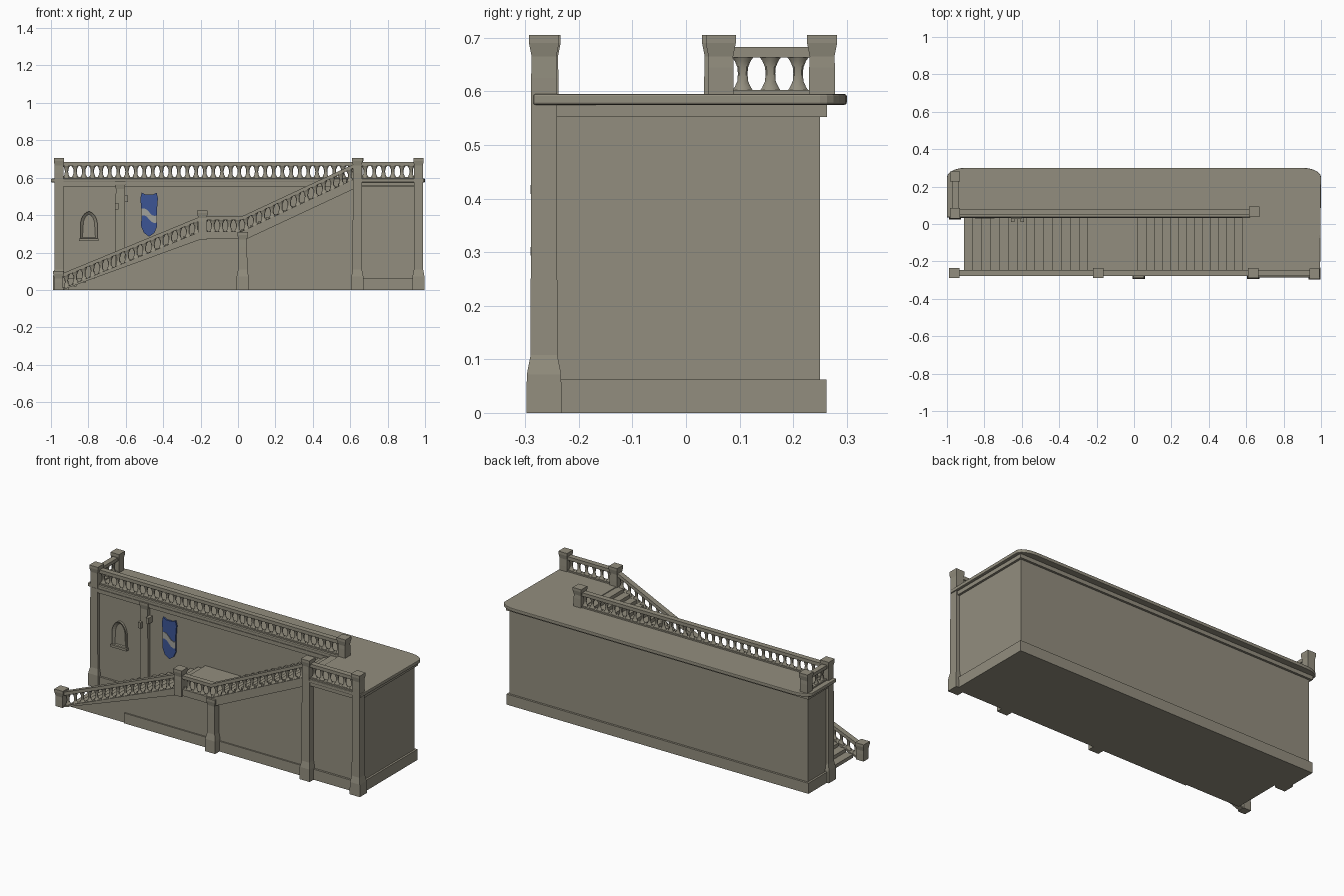
import bpy, bmesh, math
from mathutils import Vector, Matrix

cube = bpy.data.objects.get("Cube")
if cube:
    bpy.data.objects.remove(cube, do_unlink=True)


def material(name, rgb):
    m = bpy.data.materials.new(name)
    m.use_nodes = True
    m.diffuse_color = (*rgb, 1)
    m.node_tree.nodes["Principled BSDF"].inputs["Base Color"].default_value = (*rgb, 1)
    return m


STONE = material("warm grey stone", (0.29, 0.27, 0.21))
BLUE = material("shield blue", (0.045, 0.09, 0.30))
PALE = material("shield pale band", (0.36, 0.36, 0.33))


def finish(name, bm, mat=STONE, smooth=False):
    bmesh.ops.recalc_face_normals(bm, faces=bm.faces)
    me = bpy.data.meshes.new(name)
    bm.to_mesh(me)
    bm.free()
    me.materials.append(mat)
    ob = bpy.data.objects.new(name, me)
    bpy.context.collection.objects.link(ob)
    if smooth:
        bpy.context.view_layer.objects.active = ob
        ob.select_set(True)
        bpy.ops.object.shade_smooth_by_angle(angle=math.radians(40))
        ob.select_set(False)
    return ob


def add_box(bm, x0, x1, y0, y1, z0, z1):
    mid = Vector((x0 + x1, y0 + y1, z0 + z1)) / 2
    mat = Matrix.Translation(mid) @ Matrix.Diagonal((x1 - x0, y1 - y0, z1 - z0, 1))
    return bmesh.ops.create_cube(bm, size=1, matrix=mat)["verts"]


def box(name, *bounds, mat=STONE):
    bm = bmesh.new()
    add_box(bm, *bounds)
    return finish(name, bm, mat)


def prism(name, pts, axis, lo, hi, mat=STONE):
    """Extrude an (x, z) outline along y, or an (x, y) outline along z."""
    bm = bmesh.new()
    put = (lambda p: (p[0], lo, p[1])) if axis == "y" else (lambda p: (p[0], p[1], lo))
    face = bm.faces.new([bm.verts.new(put(p)) for p in pts])
    new = bmesh.ops.extrude_face_region(bm, geom=[face])["geom"]
    step = Vector((0, hi - lo, 0)) if axis == "y" else Vector((0, 0, hi - lo))
    bmesh.ops.translate(bm, verts=[v for v in new if isinstance(v, bmesh.types.BMVert)], vec=step)
    return finish(name, bm, mat)


def add_stack(bm, x, y, profile, sides, turn=0.0, flat=1.0):
    """Stack rings of (radius, z) into a closed turned shape."""
    rings = []
    for r, z in profile:
        angles = [turn + i * math.tau / sides for i in range(sides)]
        rings.append([bm.verts.new((x + r * math.cos(a), y + flat * r * math.sin(a), z)) for a in angles])
    for a, b in zip(rings, rings[1:]):
        for i in range(sides):
            j = (i + 1) % sides
            bm.faces.new((a[i], a[j], b[j], b[i]))
    bm.faces.new(rings[0][::-1])
    bm.faces.new(rings[-1])


def post(name, x, y, base, top, foot=0.0):
    """Square post with a flared head, and a wider foot when foot > 0."""
    w = 0.024
    prof = [(w, base)]
    if foot:
        prof = [(w + 0.009, base), (w + 0.008, base + foot * 0.8), (w + 0.001, base + foot * 1.2)]
    prof += [(w, top - 0.08 if foot else top - 0.06), (w - 0.001, top - 0.04), (w + 0.004, top - 0.015), (w + 0.004, top)]
    bm = bmesh.new()
    add_stack(bm, x, y, [(r * math.sqrt(2), z) for r, z in prof], 4, math.pi / 4)
    return finish(name, bm)


def railing(name, a, b, drop):
    """Balusters with handrail and base strip, sheared from a to b."""
    a, b = Vector(a), Vector(b)
    run = Vector((b.x - a.x, b.y - a.y, 0))
    length, rise = run.length, b.z - a.z
    run.normalize()
    side = Vector((-run.y, run.x, 0))
    bm = bmesh.new()
    add_box(bm, 0, length, -0.016, 0.016, 0.068, 0.088)
    add_box(bm, 0, length, -0.016, 0.016, -drop, 0.008)
    count = round(length / 0.046)
    shape = [(0.021, 0.004), (0.015, 0.013), (0.010, 0.024), (0.009, 0.038),
             (0.010, 0.050), (0.015, 0.062), (0.021, 0.070)]
    for i in range(count):
        add_stack(bm, (i + 0.5) * length / count, 0, shape, 8, 0, 0.6)
    for v in bm.verts:
        s, d, z = v.co
        p = a + run * s + side * d
        v.co = (p.x, p.y, max(0, a.z + rise * s / length + z))
    return finish(name, bm, smooth=True)


# Main block: long rear body joined to the full-depth right end
BACK, FRONT, WALL, DECK = 0.25, -0.247, 0.05, 0.595
FOOT, LAND0, LAND1, HEAD, LANDZ = -0.91, -0.20, 0.02, 0.62, 0.305


def l_shape(grow):
    return [(-0.965 - grow, WALL - grow), (HEAD - grow, WALL - grow), (HEAD - grow, FRONT - grow),
            (0.968 + grow, FRONT - grow), (0.968 + grow, BACK + grow), (-0.965 - grow, BACK + grow)]


prism("main_body", l_shape(0), "z", 0, 0.58)
prism("base_plinth", l_shape(0.012), "z", 0, 0.062)
prism("cornice_moulding", l_shape(0.013), "z", 0.552, 0.578)

# Deck slab with rounded rear corners
arc = [i * math.pi / 12 for i in range(7)]
deck = [(-1, 0.035), (HEAD, 0.035), (HEAD, -0.285), (0.995, -0.285)]
deck += [(0.9 + 0.1 * math.cos(t), 0.25 + 0.05 * math.sin(t)) for t in arc]
deck += [(-0.9 - 0.1 * math.sin(t), 0.25 + 0.05 * math.cos(t)) for t in arc]
slab = prism("deck_slab", deck, "z", 0.575, DECK)
bev = slab.modifiers.new("soft_edge", "BEVEL")
bev.width, bev.segments = 0.004, 2


# Stairs: two stepped flights with a landing between, solid to the ground
def flight(x0, z0, x1, z1, n):
    dx, dz = (x1 - x0) / n, (z1 - z0) / n
    return [(x0 + dx * (i + k), z0 + dz * (i + 1)) for i in range(n) for k in (0, 1)]


outline = [(FOOT, 0)] + flight(FOOT, 0, LAND0, LANDZ, 15) + [(LAND1, LANDZ)]
outline += flight(LAND1, LANDZ, HEAD, DECK - 0.005, 14) + [(HEAD, 0)]
prism("staircase", outline, "y", FRONT, WALL)
box("stair_plinth", -0.56, HEAD, FRONT - 0.008, WALL, 0, 0.06)

# Railings
RY, BY = -0.262, 0.065
railing("lower_flight_railing", (-0.94, RY, 0), (LAND0, RY, LANDZ), 0.035)
railing("landing_railing", (LAND0, RY, LANDZ), (LAND1, RY, LANDZ), 0.03)
railing("upper_flight_railing", (LAND1, RY, LANDZ), (HEAD, RY, DECK - 0.01), 0.045)
railing("right_deck_railing", (0.655, RY, DECK), (0.95, RY, DECK), 0.04)
railing("rear_deck_railing", (-0.94, BY, DECK), (0.63, BY, DECK), 0.01)
railing("left_deck_railing", (-0.955, 0.08, DECK), (-0.955, 0.235, DECK), 0.01)

# Posts and piers
post("stair_foot_post", -0.96, RY, 0, 0.1)
post("landing_post", -0.19, RY, 0.27, 0.425)
post("landing_column", 0.025, RY, 0, 0.31, 0.09)
post("stair_head_pier", 0.638, RY, 0, 0.705, 0.09)
post("right_corner_pier", 0.965, RY - 0.003, 0, 0.705, 0.09)
post("left_corner_pier", -0.957, 0.058, 0, 0.705, 0.09)
post("left_rear_post", -0.957, 0.254, 0.58, 0.705)
post("rear_railing_end_post", 0.642, BY, 0.58, 0.705)

# Front wall trim
post("wall_pilaster", -0.63, 0.054, 0, 0.58, 0.09)
box("wall_top_band", -0.965, HEAD, 0.032, WALL, 0.56, 0.578)
box("right_panel_band", HEAD, 0.968, -0.272, FRONT, 0.555, 0.578)
for i, x in enumerate((-0.648, -0.597)):
    box("pilaster_bracket_%d" % (i + 1), x - 0.009, x + 0.009, 0.012, WALL, 0.43 + i * 0.04, 0.465 + i * 0.04)

# Pointed arch niche with a raised frame
cx, half, spring = -0.797, 0.045, 0.355
arch = [(cx - half, 0.27), (cx + half, 0.27)]
arch += [(cx + half * math.cos(t), spring + 0.063 * math.sin(t) ** 1.2) for t in [k * math.pi / 12 for k in range(6)]]
arch += [(cx, 0.42)] + [(2 * cx - x, z) for x, z in reversed(arch[2:8])]
niche = prism("arched_niche", arch, "y", 0.036, WALL + 0.01)
bm = bmesh.new()
bm.from_mesh(niche.data)
face = min(bm.faces, key=lambda f: f.calc_center_median().y)
bmesh.ops.inset_individual(bm, faces=[face], thickness=0.015)
bmesh.ops.translate(bm, verts=face.verts[:], vec=(0, 0.012, 0))
bm.to_mesh(niche.data)
bm.free()
box("niche_sill", cx - 0.052, cx + 0.052, 0.03, WALL, 0.262, 0.276)

# Wall shield with a wavy pale band
sx = -0.475
rim = [(0, 0.285), (0.028, 0.305), (0.043, 0.34), (0.041, 0.42), (0.047, 0.49), (0.04, 0.52), (0.02, 0.51)]
shield = [(sx + x, z) for x, z in rim] + [(sx - x, z) for x, z in reversed(rim[1:])]
prism("wall_shield", shield, "y", 0.041, WALL)
wave = [(-0.042 + 0.014 * i, 0.415 - 0.006 * i + 0.010 * math.sin(i * 1.05)) for i in range(7)]
band = [(sx + x, z + 0.019) for x, z in wave] + [(sx + x, z - 0.019) for x, z in reversed(wave)]
prism("shield_band", band, "y", 0.038, 0.042, PALE)
bpy.data.objects["wall_shield"].data.materials[0] = BLUE
